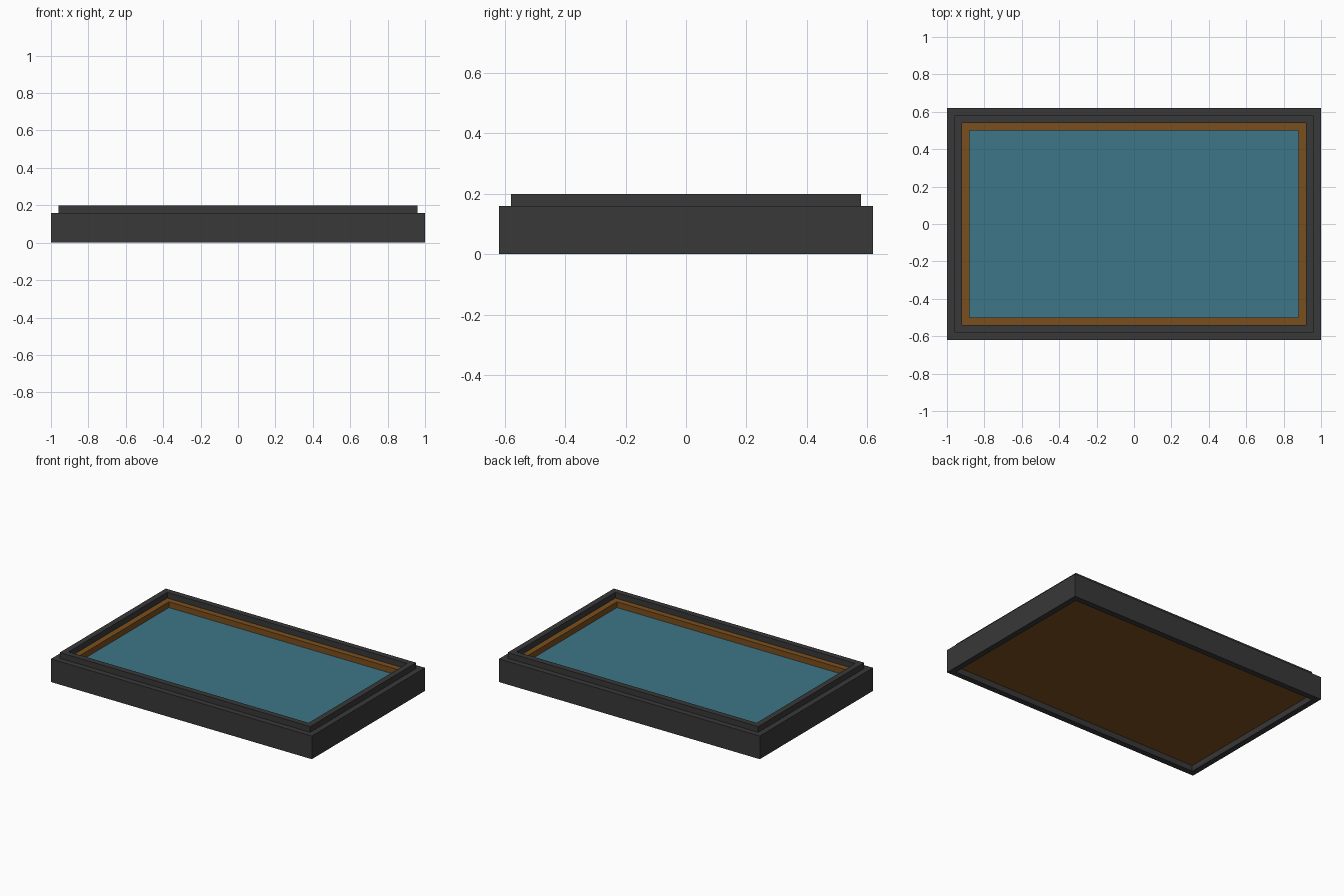
import bpy, bmesh

if "Cube" in bpy.data.objects:
    bpy.data.objects.remove(bpy.data.objects["Cube"])

HX, HY = 1.0, 0.62  # outer half sizes


def material(name, rgb):
    m = bpy.data.materials.new(name)
    m.diffuse_color = (*rgb, 1)
    m.use_nodes = True
    m.node_tree.nodes["Principled BSDF"].inputs["Base Color"].default_value = m.diffuse_color
    return m


def finish(name, bm, mat):
    bmesh.ops.recalc_face_normals(bm, faces=bm.faces)
    me = bpy.data.meshes.new(name)
    bm.to_mesh(me)
    bm.free()
    me.materials.append(mat)
    ob = bpy.data.objects.new(name, me)
    bpy.context.collection.objects.link(ob)
    return ob


def mitred(name, profile, mat, closed):
    """Sweep (inset, z) points round the rectangle; cap the ends if not closed."""
    bm = bmesh.new()
    loops = [[bm.verts.new((sx * (HX - i), sy * (HY - i), z))
              for sx, sy in ((-1, -1), (1, -1), (1, 1), (-1, 1))]
             for i, z in profile]
    pairs = list(zip(loops, loops[1:]))
    if closed:
        pairs.append((loops[-1], loops[0]))
    else:
        bm.faces.new(loops[0])
        bm.faces.new(loops[-1])
    for a, b in pairs:
        for k in range(4):
            n = (k + 1) % 4
            bm.faces.new((a[k], a[n], b[n], b[k]))
    return finish(name, bm, mat)


dark = material("dark_frame", (0.04, 0.04, 0.04))
wood = material("brown_wood", (0.195, 0.078, 0.012))
blue = material("blue_panel", (0.047, 0.18, 0.25))

# Outer frame with a raised lip overhanging the tray
mitred("outer_frame", [(0, 0), (0, 0.16), (0.04, 0.16), (0.04, 0.20),
                       (0.08, 0.20), (0.08, 0.16), (0.04, 0.16 - 0.001), (0.04, 0)],
       dark, True)

# Wooden tray: recessed underside, ledge and sunken floor
mitred("wooden_tray", [(0.04, 0.04), (0.04, 0.16), (0.12, 0.16), (0.12, 0.11)],
       wood, False)

# Blue panel set in the tray
mitred("blue_panel", [(0.12, 0.11), (0.12, 0.12)], blue, False)
